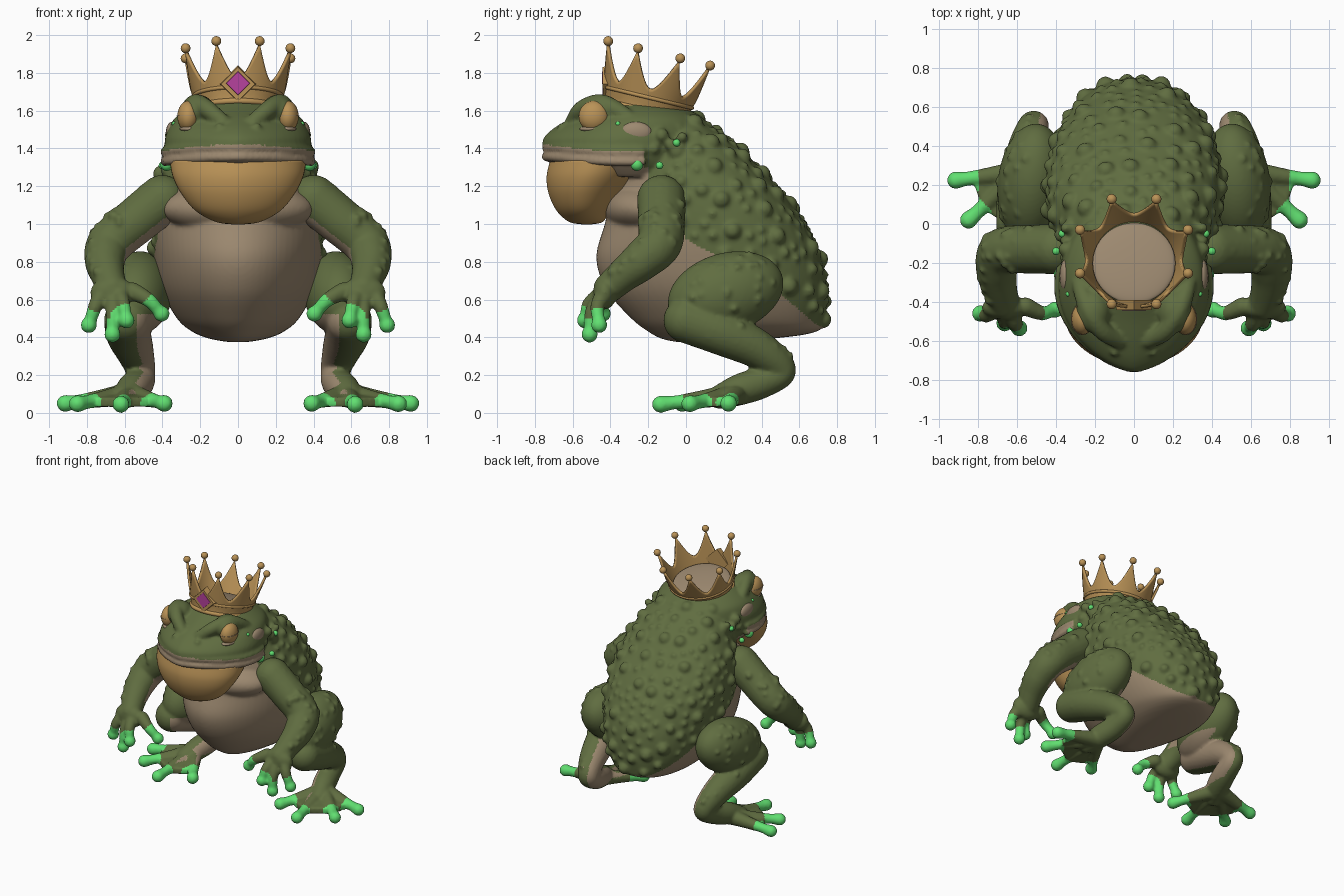
import bpy, bmesh, math, random
from mathutils import Vector, Matrix, Euler

if "Cube" in bpy.data.objects:
    bpy.data.objects.remove(bpy.data.objects["Cube"])

random.seed(4)
COL = {"moss_green": (.117, .153, .052), "belly_tan": (.335, .25, .162), "gold": (.49, .29, .095),
       "bright_green": (.12, .74, .165), "magenta_gem": (.47, .055, .34)}
MATS = []
for nm, c in COL.items():
    m = bpy.data.materials.new(nm)
    m.diffuse_color = (*c, 1)
    m.use_nodes = True
    m.node_tree.nodes["Principled BSDF"].inputs["Base Color"].default_value = m.diffuse_color
    MATS.append(m)
GREEN, TAN, GOLD, BRIGHT, GEM = range(5)


def spline(pts, n):
    """Catmull-Rom samples through tuples of any length."""
    out = []
    for i in range(len(pts) - 1):
        q = [pts[max(i - 1, 0)], pts[i], pts[i + 1], pts[min(i + 2, len(pts) - 1)]]
        for k in range(n):
            t = k / n
            out.append(tuple(.5 * (2 * b + (c - a) * t + (2 * a - 5 * b + 4 * c - d) * t * t
                                   + (3 * b - a - 3 * c + d) * t ** 3) for a, b, c, d in zip(*q)))
    return out + [tuple(pts[-1])]


def ball(bm, c, r, rot=(0, 0, 0), sub=3):
    r = (r, r, r) if isinstance(r, (int, float)) else r
    bmesh.ops.create_icosphere(bm, subdivisions=sub, radius=1,
                               matrix=Matrix.LocRotScale(Vector(c), Euler(rot), Vector(r)))


def chain(bm, pts, n=6, sub=2):
    for x, y, z, r in spline(pts, n):
        ball(bm, (x, y, z), r, sub=sub)


def egg(a, power, swell):
    """Half-width factor round a section: front pointed by power, rear fuller by swell."""
    c, s = math.cos(a), math.sin(a)
    return math.copysign(abs(c) ** (power if s < 0 else 1 - swell), c) * (1 + swell * s)


def loft(bm, rings, power, swell, seg=64):
    """Stack of egg sections given as (z, front y, back y, half width)."""
    rows = []
    for z, f, b, w in rings:
        rows.append([bm.verts.new((w * egg(a, power, swell), (f + b) / 2 + (b - f) / 2 * math.sin(a), z))
                     for a in (2 * math.pi * k / seg for k in range(seg))])
    for lo, hi in zip(rows, rows[1:]):
        for k in range(seg):
            j = (k + 1) % seg
            bm.faces.new((lo[k], lo[j], hi[j], hi[k]))
    bm.faces.new(rows[0][::-1])
    bm.faces.new(rows[-1])


def solid(name, bm, mat, smooth=True):
    me = bpy.data.meshes.new(name)
    bm.to_mesh(me)
    bm.free()
    me.materials.append(MATS[mat])
    for p in me.polygons:
        p.use_smooth = smooth
    ob = bpy.data.objects.new(name, me)
    bpy.context.collection.objects.link(ob)
    return ob


def fuse(name, bm, rule, voxel=.012):
    """Melt overlapping pieces into one skin, then colour faces by rule."""
    ob = solid(name, bm, GREEN)
    rm = ob.modifiers.new("skin", 'REMESH')
    rm.mode, rm.voxel_size = 'VOXEL', voxel
    sm = ob.modifiers.new("soften", 'SMOOTH')
    sm.factor, sm.iterations = .5, 4
    bpy.context.view_layer.update()
    dg = bpy.context.evaluated_depsgraph_get()
    me = bpy.data.meshes.new_from_object(ob.evaluated_get(dg))
    ob.modifiers.clear()
    ob.data = me
    me.materials.clear()
    for m in MATS[:4]:
        me.materials.append(m)
    for p in me.polygons:
        p.use_smooth = True
        p.material_index = rule(p.center, p.normal)
    return ob


def mirror(ob, name):
    me = ob.data.copy()
    me.transform(Matrix.Scale(-1, 4, (1, 0, 0)))
    me.flip_normals()
    bpy.context.collection.objects.link(bpy.data.objects.new(name, me))


# torso and head
BODY = spline([(.375, -.05, .12, .05), (.393, -.13, .45, .15), (.43, -.2, .69, .24), (.5, -.29, .735, .32),
               (.65, -.42, .745, .40), (.82, -.475, .717, .435), (1.0, -.43, .63, .45), (1.16, -.39, .515, .44),
               (1.29, -.34, .395, .405), (1.39, -.3, .30, .355), (1.48, -.25, .19, .30), (1.56, -.2, .07, .21)], 6)
HEAD = spline([(1.25, -.60, .0, .30), (1.31, -.71, .08, .355), (1.37, -.735, .1, .38), (1.44, -.76, .12, .388),
               (1.5, -.71, .12, .37), (1.56, -.61, .09, .335), (1.61, -.5, 0, .26), (1.645, -.43, -.12, .18)], 5)
EDGE = [(-.2, 1.2), (0, .92), (.45, .67), (.7, .46), (.9, .43)]
SNOUT, SWELL = 1.35, .13


def belly_line(y):
    if y < -.2:
        return 1.33
    for (a, u), (b, v) in zip(EDGE, EDGE[1:]):
        if y <= b:
            return u + (v - u) * (y - a) / (b - a)
    return .43


bm = bmesh.new()
loft(bm, BODY, 1, SWELL)
loft(bm, HEAD, SNOUT, 0)
ball(bm, (0, -.2, 1.08), (.40, .235, .145), sub=4)               # chest roll
for z, r in ((1.409, .025), (1.356, .026)):                      # lips
    for k in range(96):
        a = math.radians(-192 + 204 * k / 95)
        ball(bm, (.387 * egg(a, SNOUT, 0), -.32 + .42 * math.sin(a), z - .025 * abs(math.cos(a)) ** 3), r, sub=2)
for s in (-1, 1):                                                # brows, lids, nostrils
    chain(bm, [(s * .08, -.60, 1.54, .042), (s * .16, -.55, 1.605, .05), (s * .222, -.46, 1.64, .05),
               (s * .26, -.37, 1.605, .048), (s * .29, -.28, 1.55, .035)])
    ball(bm, (s * .21, -.45, 1.60), (.088, .11, .085))
    ball(bm, (s * .1, -.66, 1.515), .022, sub=2)
    for y, z, r in ((-.13, 1.47, .04), (-.08, 1.42, .033), (-.17, 1.40, .033), (-.02, 1.46, .03)):
        ball(bm, (s * .35, y, z), r, sub=2)
warts = []                                                       # warts over the back
for k in range(5000):
    z, f, b, w = random.choice(BODY[6:])
    a = random.uniform(-.4, math.pi + .4)
    p = Vector((w * egg(a, 1, SWELL), (f + b) / 2 + (b - f) / 2 * math.sin(a), z))
    r = .05 if k < 160 else .038 if k < 500 else random.uniform(.021, .029)
    if p.y > -.1 and z > belly_line(p.y) + .04 and all((p - q).length > 1.25 * (r + t) for q, t in warts):
        warts.append((p, r))
        out = Vector((math.cos(a), math.sin(a), .5)).normalized()
        ball(bm, p - out * r * .25, r, sub=2)


def torso_rule(c, n):
    if c.z > 1.30:
        return TAN if c.y < -.22 and c.z < 1.42 - .035 * (c.x / .4) ** 2 else GREEN
    return TAN if c.z < belly_line(c.y) else GREEN


fuse("torso", bm, torso_rule)

# throat pouch, following the jaw
bm = bmesh.new()
loft(bm, spline([(.998, -.55, -.5, .03), (1.012, -.62, -.44, .12), (1.07, -.685, -.40, .225), (1.16, -.727, -.33, .30),
                 (1.25, -.738, -.25, .345), (1.335, -.72, -.18, .362)], 6), 1.2, 0)
solid("throat_pouch", bm, GOLD)

# eyes, ear patches and bright cheek spots
for s, side in ((-1, "left"), (1, "right")):
    bm = bmesh.new()
    ball(bm, (s * .263, -.488, 1.57), (.058, .08, .082), sub=4)
    solid(side + "_eye", bm, GOLD)
    bm = bmesh.new()
    ball(bm, (s * .265, -.489, 1.573), (.060, .082, .005))
    ball(bm, (s * .255, -.48, 1.503), (.055, .085, .02))
    ball(bm, (s * .35, -.265, 1.485), (.032, .085, .056))
    solid(side + "_lid_line_and_ear", bm, TAN)
    bm = bmesh.new()
    for x, y, z, r in ((.378, -.26, 1.315, .034), (.338, -.36, 1.53, .013), (.368, -.05, 1.43, .02),
                       (.40, -.14, 1.31, .02)):
        ball(bm, (s * x, y, z), r)
    solid(side + "_cheek_spots", bm, BRIGHT)


def limb_warts(bm, path, n, size):
    for _ in range(n):
        x, y, z, r = random.choice(path)
        d = Vector((random.uniform(.1, 1), random.uniform(-1, 1), random.uniform(-.3, 1))).normalized()
        ball(bm, Vector((x, y, z)) + d * r * .95, random.uniform(.7, 1.15) * size, sub=2)


# arms and hands
ARM = [(.40, -.13, 1.13, .13), (.53, -.13, 1.025, .126), (.675, -.14, .90, .12), (.705, -.23, .81, .108),
       (.69, -.33, .73, .09), (.665, -.41, .66, .08)]
FINGERS = [Vector(v) for v in ((.79, -.46, .465), (.665, -.51, .415), (.59, -.535, .49), (.405, -.44, .525))]
bm = bmesh.new()
chain(bm, ARM, 8, 3)
limb_warts(bm, spline(ARM, 6)[4:28], 36, .028)
ball(bm, (.665, -.43, .635), (.118, .062, .088))
for t in FINGERS:
    b = Vector((.66, -.42, .66)).lerp(Vector((t.x, -.43, .62)), .4)
    m = b.lerp(t, .55) + Vector((0, -.025, .02))
    chain(bm, [(*b, .05), (*m, .039), (*t.lerp(m, .25), .035), (*t, .045)], 8)


def arm_rule(c, n):
    if min((c - t).length for t in FINGERS) < .09 or (c - FINGERS[3]).length < .12:
        return BRIGHT
    return TAN if c.z > .72 and n.dot(Vector((-.75, -.1, -.65))) > .72 else GREEN


mirror(fuse("right_arm", bm, arm_rule, .011), "left_arm")

# hind legs and webbed feet
SHIN = [(.59, .0, .49, .12), (.58, .2, .42, .12), (.545, .40, .325, .10), (.515, .505, .225, .078),
        (.525, .41, .165, .084), (.56, .29, .125, .084), (.60, .18, .085, .064)]
TOES = [Vector(v) for v in ((.915, .225, .05), (.85, .02, .048), (.62, -.135, .045), (.39, -.02, .05))]
THIGH = Vector((.525, .21, .635))
bm = bmesh.new()
ball(bm, THIGH, (.175, .315, .21), (math.radians(17), 0, math.radians(6)), 4)
chain(bm, SHIN, 8, 3)
limb_warts(bm, spline(SHIN, 6)[:18], 16, .024)
for _ in range(26):                                              # thigh warts
    d = Vector((random.uniform(.3, 1), random.uniform(-.9, .9), random.uniform(-.4, 1))).normalized()
    ball(bm, THIGH + Euler((.3, 0, .1)).to_matrix() @ Vector((d.x * .168, d.y * .305, d.z * .2)),
         random.uniform(.016, .026), sub=2)
base = Vector((.575, .27, .1))
for t in TOES:
    chain(bm, [(*base, .065), (*base.lerp(t, .5), .046), (*base.lerp(t, .82), .038), (*t, .047)], 9)
for a, b in zip(TOES, TOES[1:]):                                 # webs
    vs = [bm.verts.new(p + Vector((0, 0, dz))) for p in (base, base.lerp(a, .75), base.lerp(b, .75))
          for dz in (-.03, .02)]
    bmesh.ops.convex_hull(bm, input=vs)


def leg_rule(c, n):
    if c.z < .12 and min((c - t).length for t in TOES) < .13:
        return BRIGHT
    return TAN if .1 < c.z < .52 and n.x < -.45 else GREEN


mirror(fuse("right_leg", bm, leg_rule, .011), "left_leg")

# crown, tilted back
TILT = Matrix.Translation((0, -.212, 1.612)) @ Matrix.Rotation(math.radians(-13.5), 4, 'X')


def at(deg, h, extra=0):
    a, r = math.radians(deg), .214 + .082 * max(h, 0) / .285 + extra
    return Vector((r * math.sin(a), -r * math.cos(a), h))


bm = bmesh.new()
cols = []
for k in range(112):
    deg = k * 360 / 112
    t = 1 - abs(2 * ((deg / 45) % 1) - 1)
    top = .105 + .18 * t ** 1.8
    cols.append([bm.verts.new(at(deg, -.035 + (top + .035) * i / 8)) for i in range(9)])
for k in range(112):
    a, b = cols[k], cols[(k + 1) % 112]
    for i in range(8):
        bm.faces.new((a[i], b[i], b[i + 1], a[i + 1]))
ob = solid("crown", bm, GOLD)
ob.matrix_world = TILT
md = ob.modifiers.new("thickness", 'SOLIDIFY')
md.thickness, md.offset = .016, 0

bm = bmesh.new()
for k in range(8):
    ball(bm, at(22.5 + 45 * k, .3), .026)
solid("crown_balls", bm, GOLD).matrix_world = TILT

for name, h, r in (("crown_lower_rim", -.012, .016), ("crown_upper_rim", .06, .011)):
    bpy.ops.mesh.primitive_torus_add(major_radius=at(90, h).x + .005, minor_radius=r,
                                     major_segments=72, minor_segments=12)
    ob = bpy.context.object
    ob.name = name
    ob.matrix_world = TILT @ Matrix.Translation((0, 0, h))
    ob.data.materials.append(MATS[GOLD])
    ob.data.shade_smooth()

bm = bmesh.new()
ball(bm, (0, 0, .045), (.213, .213, .03), sub=4)
solid("crown_lining", bm, TAN).matrix_world = TILT

# gem and its diamond setting
for name, mat, r1, r2, depth, out in (("gem_setting", GOLD, .1, .09, .05, -.008), ("gem", GEM, .07, .062, .02, .01)):
    bm = bmesh.new()
    bmesh.ops.create_cone(bm, cap_ends=True, segments=4, radius1=r1, radius2=r2, depth=depth,
                          matrix=Matrix.Rotation(math.radians(104), 4, 'X'))
    solid(name, bm, mat, False).matrix_world = TILT @ Matrix.Translation(at(0, .078, out))
